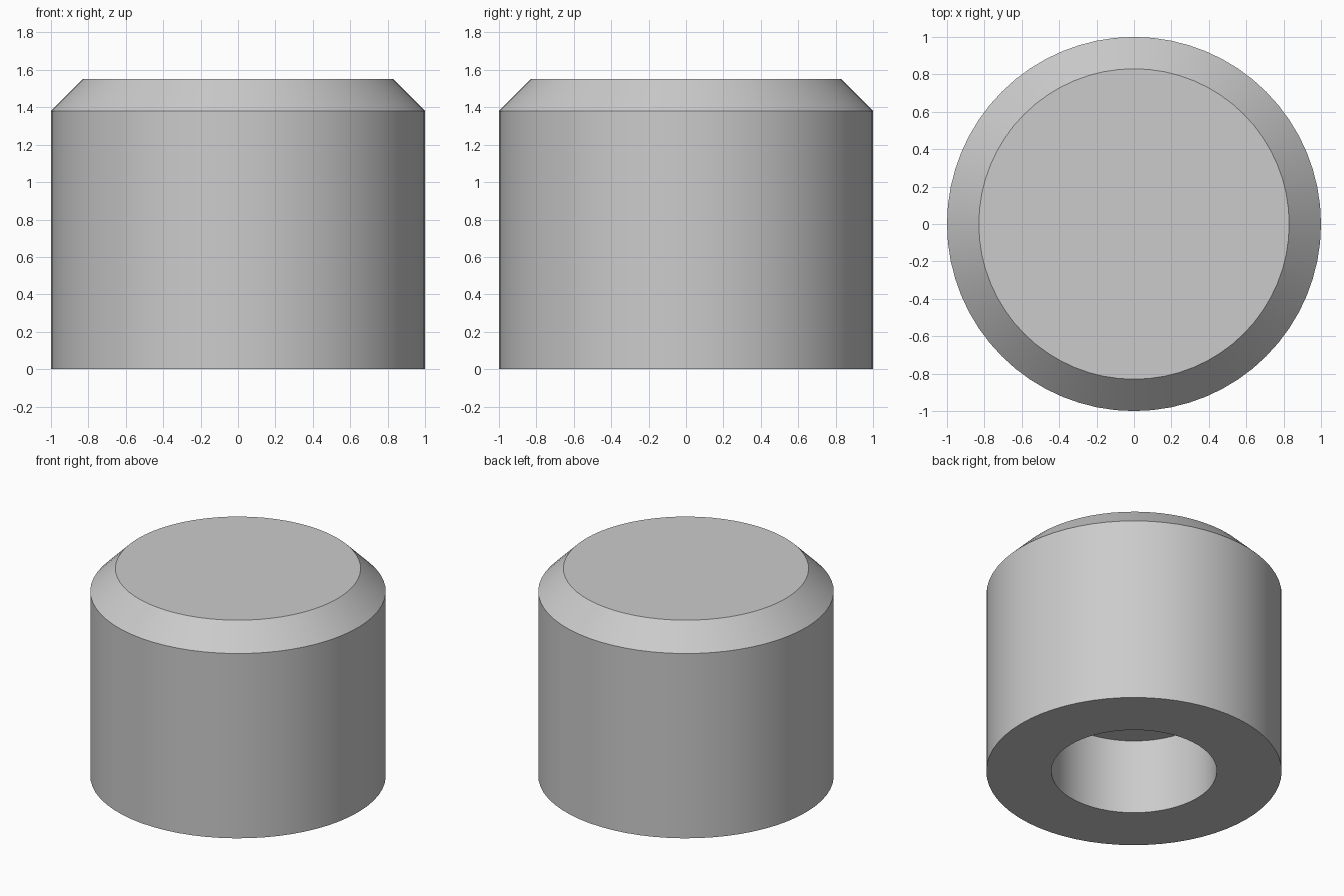
import bpy
import bmesh
import math

cube = bpy.data.objects.get("Cube")
if cube:
    bpy.data.objects.remove(cube, do_unlink=True)

SEGMENTS = 64

# Plain grey material
grey = bpy.data.materials.new("light_grey")
grey.use_nodes = True
colour = (0.6, 0.6, 0.6, 1.0)
grey.diffuse_color = colour
grey.node_tree.nodes["Principled BSDF"].inputs["Base Color"].default_value = colour


def lathe(name, profile, material):
    """Turn a (radius, z) profile about the z axis and cap both ends."""
    bm = bmesh.new()
    rings = []
    for radius, z in profile:
        ring = []
        for i in range(SEGMENTS):
            a = math.tau * i / SEGMENTS
            ring.append(bm.verts.new((radius * math.cos(a), radius * math.sin(a), z)))
        rings.append(ring)
    for low, high in zip(rings, rings[1:]):
        for i in range(SEGMENTS):
            j = (i + 1) % SEGMENTS
            bm.faces.new((low[i], low[j], high[j], high[i]))
    bm.faces.new(rings[0])
    bm.faces.new(rings[-1])
    bmesh.ops.recalc_face_normals(bm, faces=bm.faces)
    mesh = bpy.data.meshes.new(name)
    bm.to_mesh(mesh)
    bm.free()
    mesh.materials.append(material)
    obj = bpy.data.objects.new(name, mesh)
    bpy.context.collection.objects.link(obj)
    return obj


# Cap: blind hole ceiling, hole wall, underside, outer wall, chamfer, flat top
cap = lathe("chamfered_cap", [
    (0.56, 0.56),
    (0.56, 0.0),
    (1.0, 0.0),
    (1.0, 1.38),
    (0.83, 1.55),
], grey)

# Smooth walls with crisp rims
bpy.ops.object.select_all(action="DESELECT")
cap.select_set(True)
bpy.context.view_layer.objects.active = cap
bpy.ops.object.shade_smooth_by_angle(angle=math.radians(30))
